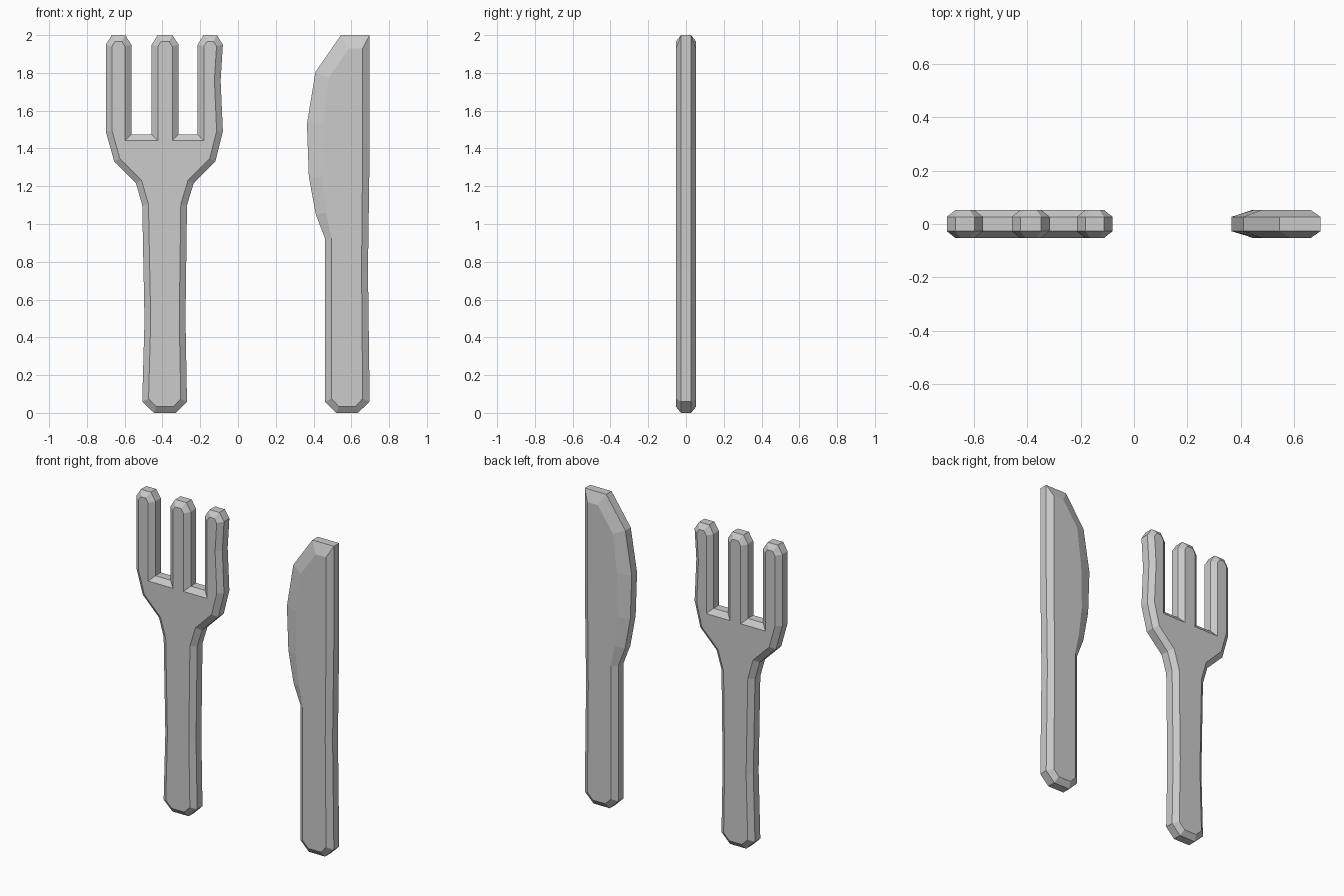
import bpy, bmesh
from mathutils import Vector

if "Cube" in bpy.data.objects:
    bpy.data.objects.remove(bpy.data.objects["Cube"])

EDGE_Y, FACE_Y = 0.027, 0.053   # half thickness at the rim and at the flat faces


def inset(points, d):
    """Mitred inward offset of a counter-clockwise outline."""
    pts = [Vector(p) for p in points]
    out = []
    for i, p in enumerate(pts):
        a = (p - pts[i - 1]).normalized()
        b = (pts[(i + 1) % len(pts)] - p).normalized()
        na, nb = Vector((-a.y, a.x)), Vector((-b.y, b.x))
        out.append(p + (na + nb) * d / (1 + na.dot(nb)))
    return out


def chamfered_plate(name, outer, inner):
    """Flat plate with a vertical rim and chamfers running to the inner outline."""
    bm = bmesh.new()
    rings = [[bm.verts.new((x, y, z)) for x, z in pts]
             for pts, y in ((inner, -FACE_Y), (outer, -EDGE_Y),
                            (outer, EDGE_Y), (inner, FACE_Y))]
    n = len(outer)
    for r0, r1 in zip(rings, rings[1:]):
        for i in range(n):
            j = (i + 1) % n
            bm.faces.new((r0[i], r0[j], r1[j], r1[i]))
    bm.faces.new(rings[0])
    bm.faces.new(rings[-1][::-1])
    bmesh.ops.recalc_face_normals(bm, faces=bm.faces)
    mesh = bpy.data.meshes.new(name)
    bm.to_mesh(mesh)
    bm.free()
    bpy.context.collection.objects.link(bpy.data.objects.new(name, mesh))


def tine_top(left, right):
    """Clipped tine end, listed from right to left."""
    return [(right, 1.95), (right - 0.032, 2.0), (left + 0.032, 2.0), (left, 1.95)]


# Fork: handle and right shoulder, three tines with valleys, left shoulder
valley = 1.475
fork = [(-0.445, 0), (-0.33, 0), (-0.27, 0.06), (-0.278, 0.5), (-0.27, 1.10),
        (-0.235, 1.215), (-0.12, 1.33), (-0.08, 1.49), (-0.092, 1.76)]
fork += tine_top(-0.214, -0.08) + [(-0.214, valley), (-0.315, valley)]
fork += tine_top(-0.457, -0.315) + [(-0.457, valley), (-0.565, valley)]
fork += tine_top(-0.70, -0.565)
fork += [(-0.70, 1.49), (-0.655, 1.33), (-0.54, 1.215), (-0.507, 1.10),
         (-0.495, 0.49), (-0.507, 0.06)]
chamfered_plate("fork", fork, inset(fork, 0.033))

# Knife: the wider chamfer along the blade forms the cutting edge
knife = [(0.52, 0), (0.635, 0), (0.697, 0.06), (0.688, 0.76), (0.697, 1.4),
         (0.697, 2.0), (0.545, 2.0), (0.41, 1.805), (0.365, 1.53), (0.375, 1.25),
         (0.412, 1.05), (0.46, 0.925), (0.46, 0.06)]
knife_face = [(0.533, 0.035), (0.623, 0.035), (0.66, 0.075), (0.654, 0.76), (0.66, 1.4),
              (0.66, 1.93), (0.587, 1.93), (0.48, 1.775), (0.45, 1.53), (0.445, 1.25),
              (0.467, 1.06), (0.495, 0.925), (0.495, 0.075)]
chamfered_plate("knife", knife, knife_face)
